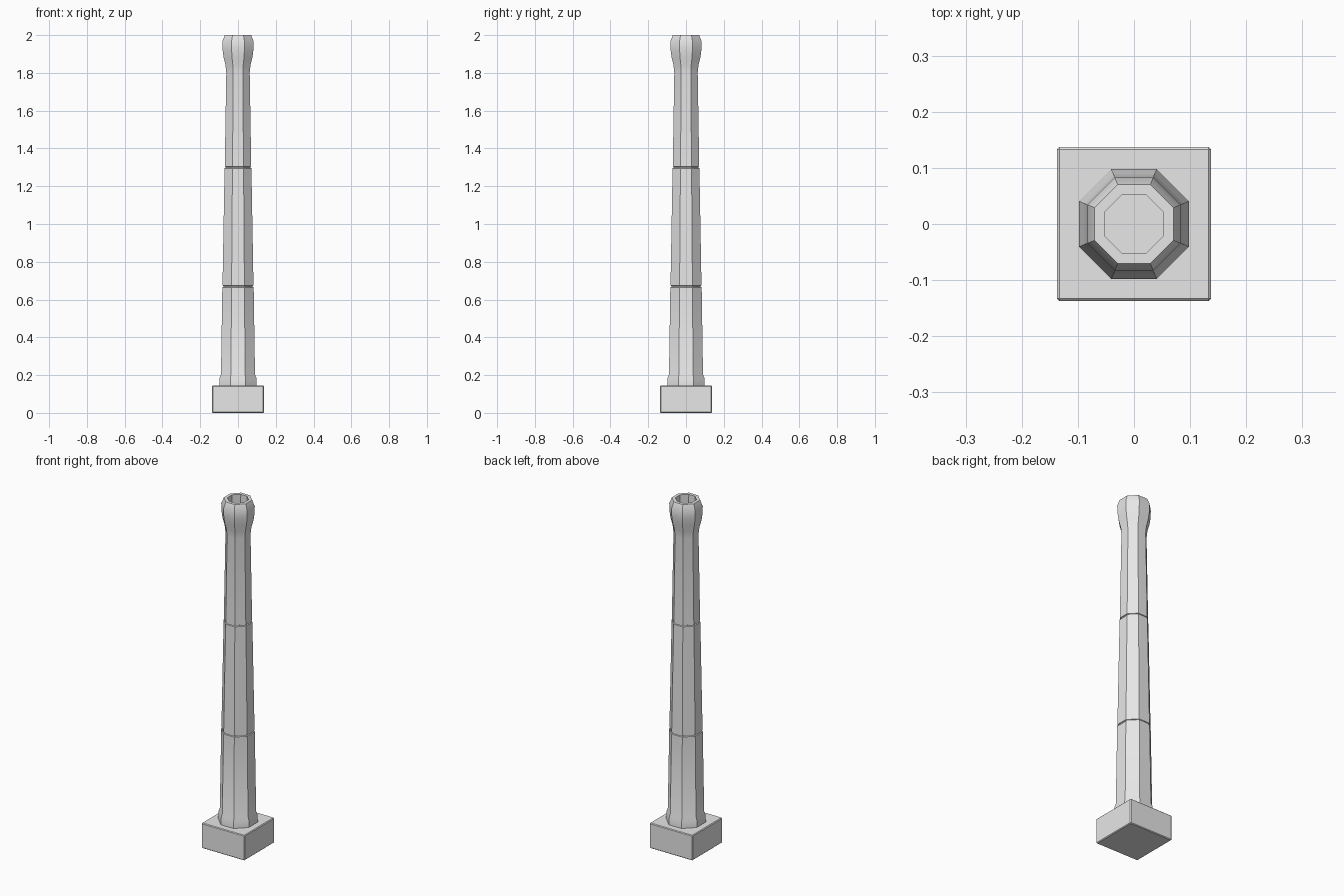
import bpy, bmesh, math

if "Cube" in bpy.data.objects:
    bpy.data.objects.remove(bpy.data.objects["Cube"])

grey = bpy.data.materials.new("light_grey")
grey.diffuse_color = (0.8, 0.8, 0.8, 1)
grey.use_nodes = True
grey.node_tree.nodes["Principled BSDF"].inputs["Base Color"].default_value = grey.diffuse_color


def finish(name, bm):
    bmesh.ops.recalc_face_normals(bm, faces=bm.faces)
    mesh = bpy.data.meshes.new(name)
    bm.to_mesh(mesh)
    bm.free()
    mesh.materials.append(grey)
    obj = bpy.data.objects.new(name, mesh)
    bpy.context.collection.objects.link(obj)
    bpy.ops.object.select_all(action='DESELECT')
    obj.select_set(True)
    bpy.context.view_layer.objects.active = obj
    bpy.ops.object.shade_smooth_by_angle(angle=math.radians(30))
    return obj


def octagon_lathe(name, profile):
    """Stack octagon rings given as (distance to flat side, height), capping both ends."""
    bm = bmesh.new()
    rings = []
    for flat, z in profile:
        r = flat / math.cos(math.pi / 8)
        angles = [(k + 0.5) * math.pi / 4 for k in range(8)]
        rings.append([bm.verts.new((r * math.cos(a), r * math.sin(a), z)) for a in angles])
    for low, high in zip(rings, rings[1:]):
        for k in range(8):
            n = (k + 1) % 8
            bm.faces.new((low[k], low[n], high[n], high[k]))
    bm.faces.new(rings[0])
    bm.faces.new(rings[-1])
    return finish(name, bm)


def groove(flat, z):
    """Narrow recessed joint around the shaft."""
    return [(flat, z - 0.005), (flat - 0.005, z - 0.003),
            (flat - 0.005, z + 0.003), (flat - 0.001, z + 0.005)]


# Square plinth with a slight edge bevel
bm = bmesh.new()
bmesh.ops.create_cube(bm, size=1)
for v in bm.verts:
    v.co = (v.co.x * 0.274, v.co.y * 0.274, (v.co.z + 0.5) * 0.145)
bmesh.ops.bevel(bm, geom=bm.edges[:], offset=0.004, segments=1, affect='EDGES')
finish("plinth", bm)

# Tapered shaft with a footing, two joints, flared head and open flue
profile = [(0.098, 0.144), (0.097, 0.185), (0.09, 0.205)]
profile += groove(0.083, 0.67)
profile += groove(0.071, 1.3)
profile += [(0.062, 1.80), (0.066, 1.84), (0.077, 1.885), (0.082, 1.925),
            (0.083, 1.965), (0.07, 2.0), (0.052, 2.0), (0.052, 1.85)]
octagon_lathe("chimney_shaft", profile)
